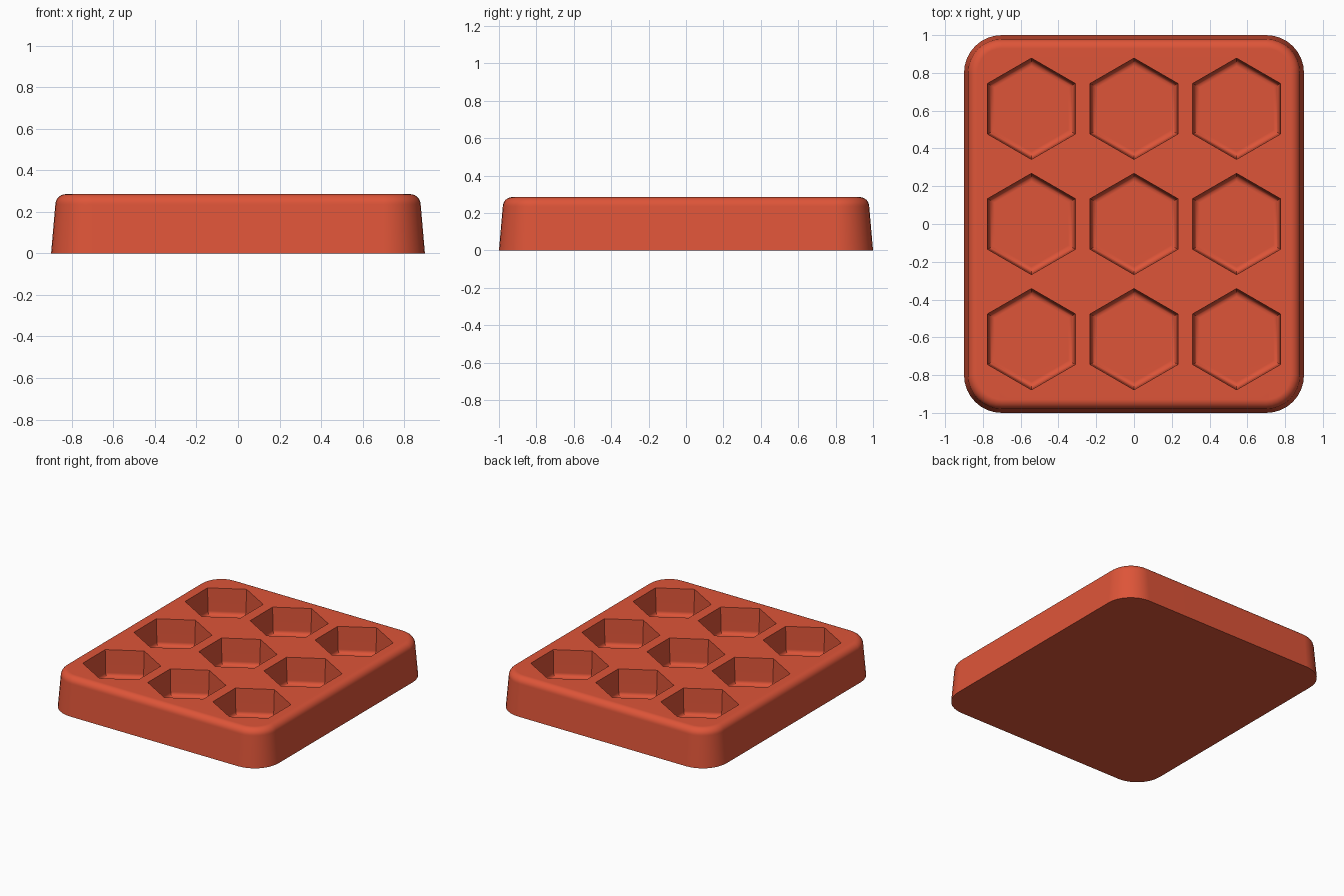
import bpy, bmesh
from math import sin, cos, pi, radians

cube = bpy.data.objects.get("Cube")
if cube:
    bpy.data.objects.remove(cube, do_unlink=True)

HEIGHT, DRAFT = 0.285, 0.087      # tray height and wall slope
HALF_X, HALF_Y, CORNER = 0.9, 1.0, 0.2
EDGE = 0.05                       # rounding of the upper rim
PITCH_X, PITCH_Y = 0.543, 0.61    # pocket spacing
POCKET_R, FLOOR_Z, FILLET = 0.268, 0.085, 0.03
STEPS = 8

bm = bmesh.new()


def rounded_rect(inset, z):
    """Ring of vertices around a rounded rectangle, shrunk by inset."""
    r = CORNER - inset
    ring = []
    for i, (sx, sy) in enumerate([(1, 1), (-1, 1), (-1, -1), (1, -1)]):
        for k in range(STEPS + 1):
            a = (i + k / STEPS) * pi / 2
            ring.append(bm.verts.new((sx * (HALF_X - CORNER) + r * cos(a),
                                      sy * (HALF_Y - CORNER) + r * sin(a), z)))
    return ring


def hexagon(cx, cy, inset, z):
    """Ring of a pointed hexagon, with its flat sides moved in by inset."""
    r = POCKET_R - inset / cos(pi / 6)
    return [bm.verts.new((cx + r * cos(radians(30 + 60 * k)),
                          cy + r * sin(radians(30 + 60 * k)), z)) for k in range(6)]


def skin(rings):
    for a, b in zip(rings, rings[1:]):
        n = len(a)
        for i in range(n):
            j = (i + 1) % n
            bm.faces.new((a[i], a[j], b[j], b[i]))


def loop_edges(ring):
    return [bm.edges.get((ring[i - 1], ring[i])) for i in range(len(ring))]


# Outer wall with a rounded upper rim
wall = (HEIGHT - EDGE) * DRAFT
shell = [rounded_rect(0, 0)]
for k in range(STEPS + 1):
    a = k / STEPS * pi / 2
    shell.append(rounded_rect(wall + EDGE * (1 - cos(a)), HEIGHT - EDGE * (1 - sin(a))))
skin(shell)
bm.faces.new(shell[0][::-1])
rim = loop_edges(shell[-1])

# Nine hexagonal pockets with filleted floors
for cx in (-PITCH_X, 0, PITCH_X):
    for cy in (-PITCH_Y, 0, PITCH_Y):
        lean = (HEIGHT - FLOOR_Z - FILLET) * 0.04
        pocket = [hexagon(cx, cy, 0, HEIGHT)]
        for k in range(STEPS + 1):
            a = k / STEPS * pi / 2
            pocket.append(hexagon(cx, cy, lean + FILLET * (1 - cos(a)),
                                  FLOOR_Z + FILLET * (1 - sin(a))))
        skin(pocket)
        bm.faces.new(pocket[-1])
        rim += loop_edges(pocket[0])

# Top face around the pocket openings
bmesh.ops.triangle_fill(bm, use_beauty=True, edges=rim, normal=(0, 0, 1))
bmesh.ops.recalc_face_normals(bm, faces=bm.faces)

mesh = bpy.data.meshes.new("mold_tray")
bm.to_mesh(mesh)
bm.free()
tray = bpy.data.objects.new("mold_tray", mesh)
bpy.context.collection.objects.link(tray)

# Terracotta red material
color = (0.73, 0.09, 0.04, 1)
mat = bpy.data.materials.new("terracotta_red")
mat.use_nodes = True
mat.diffuse_color = color
mat.node_tree.nodes["Principled BSDF"].inputs["Base Color"].default_value = color
mesh.materials.append(mat)

# Smooth shading with crisp pocket edges
bpy.ops.object.select_all(action="DESELECT")
tray.select_set(True)
bpy.context.view_layer.objects.active = tray
bpy.ops.object.shade_smooth_by_angle(angle=radians(30))
weighted = tray.modifiers.new("weighted_normals", "WEIGHTED_NORMAL")
weighted.keep_sharp = True
